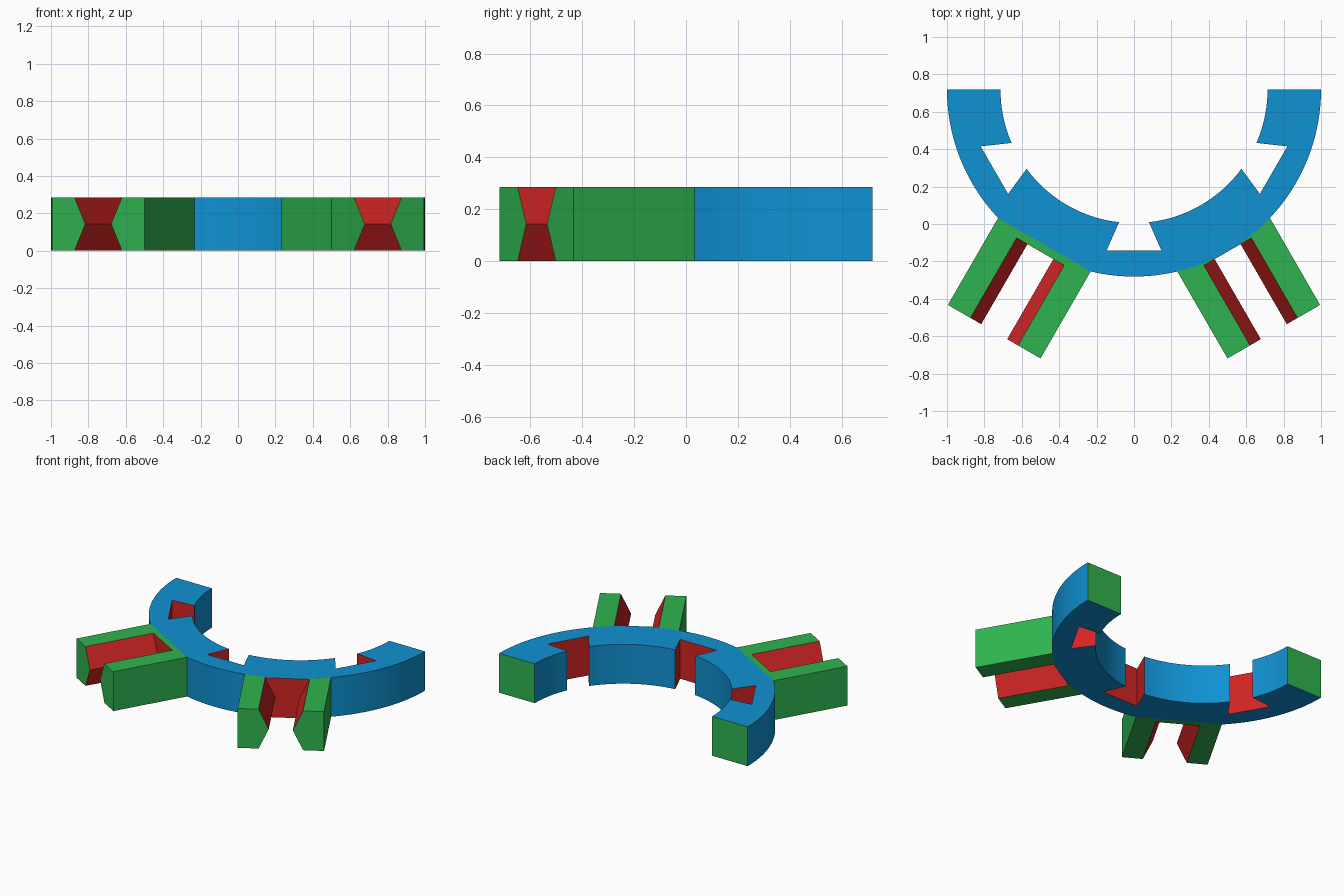
import bpy, bmesh
from math import radians, degrees, sin, cos, asin, sqrt

if "Cube" in bpy.data.objects:
    bpy.data.objects.remove(bpy.data.objects["Cube"])

H = 0.286           # height of everything
CY = 0.719          # y of the ring centre
R_OUT, R_IN = 1.0, 0.714
WIDE, NARROW = 0.147, 0.08      # dovetail half widths
HALF = 0.286        # half width of a clip
CHORD = sqrt(R_OUT**2 - HALF**2)
CHORD_A = degrees(asin(HALF / R_OUT))
BLUE, GREEN, RED = range(3)


def material(name, rgb):
    m = bpy.data.materials.new(name)
    m.diffuse_color = (*rgb, 1)
    m.use_nodes = True
    m.node_tree.nodes["Principled BSDF"].inputs["Base Color"].default_value = m.diffuse_color
    return m


MATS = [material("blue", (0.005, 0.284, 0.645)),
        material("green", (0.028, 0.456, 0.080)),
        material("red", (0.645, 0.0176, 0.0176))]


def place(angle, t, d):
    """Point at distance d along a spoke of the ring and t sideways."""
    a = radians(angle)
    return d * cos(a) - t * sin(a), CY + d * sin(a) + t * cos(a)


def arc(r, a0, a1, step=2.5):
    n = max(1, round(abs(a1 - a0) / step))
    return [place(a0 + (a1 - a0) * i / n, 0, r) for i in range(n + 1)]


def stack(name, layers, side_mats, cap_mat):
    """Loft matching outlines stacked at heights; side_mats colours each edge."""
    bm = bmesh.new()
    rings = [[bm.verts.new((x, y, z)) for x, y in pts] for z, pts in layers]
    n = len(side_mats)
    for low, high in zip(rings, rings[1:]):
        for i in range(n):
            j = (i + 1) % n
            f = bm.faces.new((low[i], low[j], high[j], high[i]))
            f.material_index = side_mats[i]
    for cap in (rings[0][::-1], rings[-1]):
        bm.faces.new(cap).material_index = cap_mat
    bmesh.ops.recalc_face_normals(bm, faces=bm.faces)
    mesh = bpy.data.meshes.new(name)
    bm.to_mesh(mesh)
    bm.free()
    for m in MATS:
        mesh.materials.append(m)
    mesh.shade_smooth()
    mesh.set_sharp_from_angle(angle=radians(25))
    obj = bpy.data.objects.new(name, mesh)
    bpy.context.collection.objects.link(obj)
    return obj


# Half ring: outer wall (flat under the left clip), then inner wall with notches
pts, mats = [], []


def add(points, colour, last_colour):
    pts.extend(points)
    mats.extend([colour] * (len(points) - 1) + [last_colour])


add(arc(R_OUT, 180, 240 - CHORD_A), BLUE, BLUE)
add(arc(R_OUT, 240 + CHORD_A, 360), BLUE, GREEN)
gap = degrees(asin(NARROW / R_IN))
mouth = sqrt(R_IN**2 - NARROW**2)
start = 360
for a in (330, 270, 210):
    add(arc(R_IN, start, a + gap), BLUE, RED)
    add([place(a, WIDE, 0.862), place(a, -WIDE, 0.862)], RED, RED)
    start = a - gap
add(arc(R_IN, start, 180), BLUE, GREEN)
stack("half_ring", [(0, pts), (H, pts)], mats, BLUE)


# Forked clips: slot is narrowest at mid height
def clip(name, angle, back):
    def outline(n):
        fork = [(HALF, 1.495), (n, 1.495), (n, 1.001), (-n, 1.001),
                (-n, 1.495), (-HALF, 1.495)]
        return back + [place(angle, t, d) for t, d in fork]
    sides = [GREEN] * len(back) + [GREEN, RED, RED, RED, GREEN, GREEN]
    stack(name, [(0, outline(WIDE)), (H / 2, outline(NARROW)),
                 (H, outline(WIDE))], sides, GREEN)


clip("left_clip", 240, [place(240, -HALF, CHORD), place(240, HALF, CHORD)])
clip("right_clip", 300, arc(R_OUT, 300 - CHORD_A, 300 + CHORD_A))
